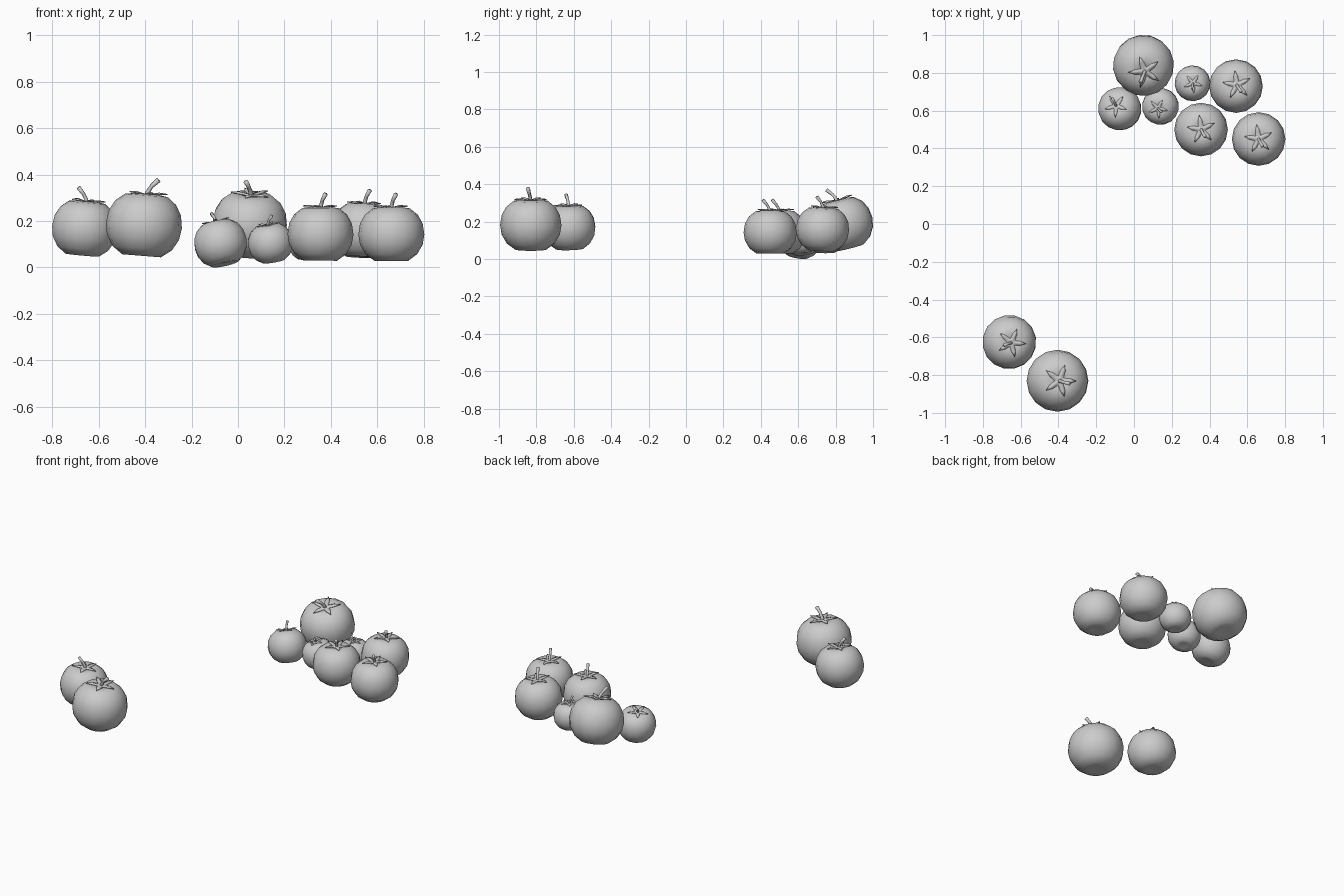
import bpy, bmesh, math
from mathutils import Vector, Matrix

if "Cube" in bpy.data.objects:
    bpy.data.objects.remove(bpy.data.objects["Cube"])

SIDES = 16
# half profile of a fruit of radius 1: (radius, height), bottom to top
PROFILE = [(0, -.76), (.27, -.80), (.51, -.80), (.78, -.60), (.95, -.31), (1, 0),
           (.95, .33), (.80, .60), (.56, .79), (.30, .83), (.12, .77), (0, .70)]
# stem path: (x, y, z, radius)
STEM = [(0, 0, .68, .085), (.01, -.03, .88, .06), (.05, -.12, 1.04, .055),
        (.14, -.27, 1.22, .07)]


def bridge(bm, rings):
    for a, b in zip(rings, rings[1:]):
        n = max(len(a), len(b))
        for i in range(n):
            j = (i + 1) % n
            if len(a) == 1:
                bm.faces.new((a[0], b[j], b[i]))
            elif len(b) == 1:
                bm.faces.new((a[i], a[j], b[0]))
            else:
                bm.faces.new((a[i], a[j], b[j], b[i]))


def finish(name, bm, matrix, thickness=0):
    bmesh.ops.recalc_face_normals(bm, faces=bm.faces)
    for f in bm.faces:
        f.smooth = True
    me = bpy.data.meshes.new(name)
    bm.to_mesh(me)
    bm.free()
    ob = bpy.data.objects.new(name, me)
    bpy.context.collection.objects.link(ob)
    ob.matrix_world = matrix
    if thickness:
        mod = ob.modifiers.new("thickness", 'SOLIDIFY')
        mod.thickness = thickness
    return ob


def fruit_body(name, matrix):
    bm = bmesh.new()
    rings = []
    for r, z in PROFILE:
        n = SIDES if r else 1
        rings.append([bm.verts.new((r * math.cos(math.tau * i / n),
                                    r * math.sin(math.tau * i / n), z)) for i in range(n)])
    bridge(bm, rings)
    finish(name, bm, matrix)


def stem(name, matrix):
    bm = bmesh.new()
    rings = []
    for k, (x, y, z, r) in enumerate(STEM):
        p = Vector((x, y, z))
        d = Vector(STEM[min(k + 1, 3)][:3]) - Vector(STEM[max(k - 1, 0)][:3])
        q = Vector((0, 0, 1)).rotation_difference(d)
        rings.append([bm.verts.new(p + q @ Vector((r * math.cos(a), r * math.sin(a), 0)))
                      for a in (math.tau * i / 6 for i in range(6))])
    bridge(bm, rings)
    bm.faces.new(rings[-1])
    bm.faces.new(rings[0])
    finish(name, bm, matrix)


def calyx(name, matrix):
    # five pointed leaves around the stem, joined at the centre
    bm = bmesh.new()
    centre = bm.verts.new((0, 0, .82))

    def at(r, a, z):
        return bm.verts.new((r * math.cos(a), r * math.sin(a), z))
    step = math.tau / 5
    angles = [math.radians(98) + i * step for i in range(5)]
    notches = [at(.15, a + step / 2, .83) for a in angles]
    for i, a in enumerate(angles):
        left, right = at(.34, a + .24, .86), at(.34, a - .24, .86)
        mid, tip = at(.34, a, .89), at(.55, a, .87)
        bm.faces.new((centre, notches[i - 1], right, mid))
        bm.faces.new((centre, mid, left, notches[i]))
        bm.faces.new((mid, right, tip))
        bm.faces.new((mid, tip, left))
    finish(name, bm, matrix, .03)


# centre, radius, lean of the axis (x, y), spin in degrees
TOMATOES = [
    ((.05, .84, .185), .162, (.06, -.25), -60),
    ((-.075, .61, .104), .115, (-.22, .17), 170),
    ((.14, .623, .104), .098, (-.17, -.14), 35),
    ((.31, .745, .108), .095, (.03, 0), -40),
    ((.54, .73, .158), .142, (.04, .05), 0),
    ((.355, .50, .143), .142, (.01, 0), 0),
    ((.66, .45, .142), .142, (0, 0), 0),
    ((-.66, -.625, .167), .143, (.09, -.03), -102),
    ((-.405, -.83, .181), .164, (.08, 0), 45),
]
for n, (loc, r, lean, spin) in enumerate(TOMATOES, 1):
    tilt = Vector((0, 0, 1)).rotation_difference(Vector((*lean, 1))).to_matrix().to_4x4()
    m = (Matrix.Translation(loc) @ tilt @ Matrix.Rotation(math.radians(spin), 4, 'Z')
         @ Matrix.Scale(r, 4))
    fruit_body(f"tomato_{n}", m)
    stem(f"stem_{n}", m)
    calyx(f"calyx_{n}", m)
